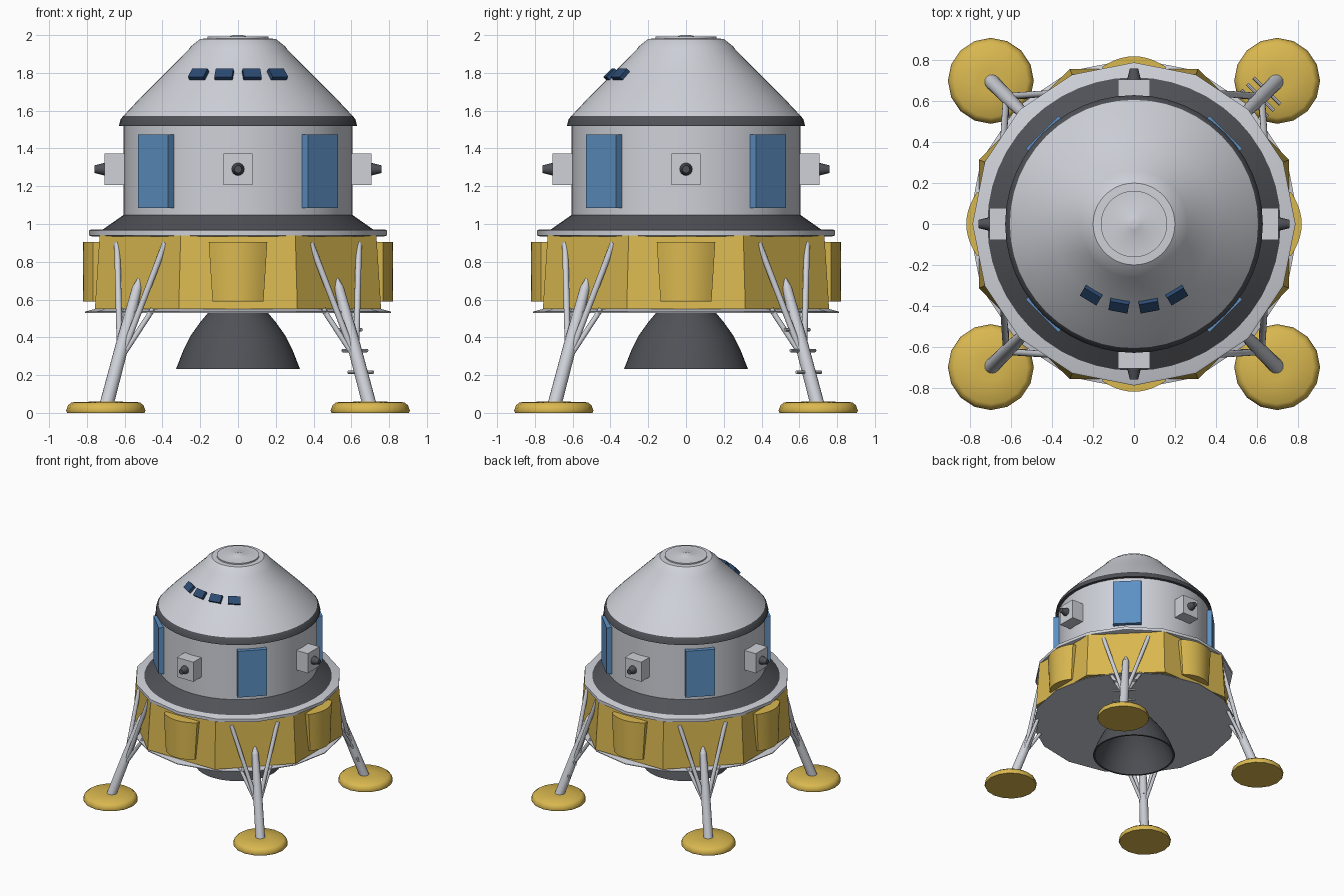
import bpy, bmesh, math
from mathutils import Vector, Matrix

cube = bpy.data.objects.get("Cube")
if cube:
    bpy.data.objects.remove(cube, do_unlink=True)


def material(name, colour):
    m = bpy.data.materials.new(name)
    m.use_nodes = True
    m.diffuse_color = (*colour, 1)
    m.node_tree.nodes["Principled BSDF"].inputs["Base Color"].default_value = (*colour, 1)
    return m


GREY = material("light_grey", (0.62, 0.64, 0.69))
DARK = material("dark_grey", (0.08, 0.083, 0.095))
GOLD = material("gold_foil", (0.70, 0.48, 0.08))
BLUE = material("panel_blue", (0.11, 0.28, 0.55))
NAVY = material("window_navy", (0.025, 0.07, 0.17))


def finish(name, bm, mats, angle=35):
    bmesh.ops.recalc_face_normals(bm, faces=bm.faces)
    me = bpy.data.meshes.new(name)
    bm.to_mesh(me)
    bm.free()
    for m in mats:
        me.materials.append(m)
    if angle:
        me.shade_smooth()
        me.set_sharp_from_angle(angle=math.radians(angle))
    ob = bpy.data.objects.new(name, me)
    bpy.context.collection.objects.link(ob)
    return ob


def lathe(name, profile, mats, sides=48, turn=0.0, angle=35, at=(0, 0, 0), dark_below=None):
    """Revolve (radius, height) points round z and cap both ends."""
    bm = bmesh.new()
    rings = []
    for r, z in profile:
        ring = []
        for i in range(sides):
            a = math.tau * i / sides + turn
            ring.append(bm.verts.new((at[0] + r * math.cos(a), at[1] + r * math.sin(a), at[2] + z)))
        rings.append(ring)
    for low, high in zip(rings, rings[1:]):
        for i in range(sides):
            j = (i + 1) % sides
            bm.faces.new((low[i], low[j], high[j], high[i]))
    bm.faces.new(rings[0])
    bm.faces.new(rings[-1])
    if dark_below:
        for f in bm.faces:
            f.material_index = int(f.calc_center_median().z < dark_below)
    return finish(name, bm, mats, angle)


def rod(name, start, end, r1, r2, mat, sides=16):
    a, b = Vector(start), Vector(end)
    d = b - a
    bm = bmesh.new()
    place = Matrix.Translation((a + b) / 2) @ d.to_track_quat("Z", "Y").to_matrix().to_4x4()
    bmesh.ops.create_cone(bm, cap_ends=True, segments=sides, radius1=r1, radius2=r2,
                          depth=d.length, matrix=place)
    return finish(name, bm, [mat], 40)


def box(name, size, place, mat):
    bm = bmesh.new()
    bmesh.ops.create_cube(bm, size=1, matrix=place @ Matrix.Diagonal((*size, 1)))
    return finish(name, bm, [mat], 0)


def spin(degrees):
    return Matrix.Rotation(math.radians(degrees), 4, "Z")


# Crew cabin: conical roof with dark rim, hatch, drum
lathe("cabin_roof", [(0.60, 1.52), (0.63, 1.52), (0.622, 1.555), (0.607, 1.572), (0.52, 1.665),
                     (0.40, 1.785), (0.26, 1.925), (0.25, 1.94), (0.20, 1.98), (0.16, 1.982)],
      [GREY, DARK], dark_below=1.567)
lathe("top_hatch", [(0.162, 1.97), (0.162, 1.992), (0.04, 1.994), (0.03, 1.999), (0.01, 2.0)], [GREY])
lathe("cabin_drum", [(0.605, 1.04), (0.605, 1.53)], [GREY])
lathe("cabin_skirt", [(0.72, 0.95), (0.72, 0.968), (0.60, 1.052)], [DARK])

# Descent stage: deck, faceted foil hull, base plate, engine bell
lathe("deck_ring", [(0.775, 0.935), (0.79, 0.94), (0.79, 0.965), (0.78, 0.97)], [GREY], sides=16)
lathe("foil_hull", [(0.82, 0.55), (0.793, 0.94)], [GOLD], sides=8, turn=math.pi / 8, angle=0)
lathe("base_plate", [(0.81, 0.53), (0.81, 0.536), (0.75, 0.552)], [GREY], sides=16)
bell = [(0.15, 0.54), (0.20, 0.48), (0.25, 0.41), (0.29, 0.33), (0.328, 0.232)]
lathe("engine_bell", bell + [(r - 0.015, z) for r, z in reversed(bell)], [DARK])

# Bulging foil tanks, thrusters on the four flat sides
for k in range(4):
    bm = bmesh.new()
    rings = []
    for z, half in ((0.59, 0.135), (0.905, 0.155)):
        outline = [(-half, -0.70)]
        for i in range(13):
            t = i / 6 - 1
            outline.append((half * t, -0.82 + 0.052 * t * t))
        outline.append((half, -0.70))
        rings.append([bm.verts.new((x, y, z)) for x, y in outline])
    low, high = rings
    for i in range(len(low)):
        j = (i + 1) % len(low)
        bm.faces.new((low[i], low[j], high[j], high[i]))
    bm.faces.new(low)
    bm.faces.new(high)
    bm.transform(spin(90 * k))
    finish("foil_tank", bm, [GOLD])

    box("thruster_block", (0.155, 0.125, 0.165),
        spin(90 * k) @ Matrix.Translation((0, -0.643, 1.29)), GREY)
    out = spin(90 * k) @ Vector((0, -1, 0))
    up = Vector((0, 0, 1.29))
    rod("thruster_nozzle", up + out * 0.70, up + out * 0.76, 0.035, 0.02, DARK)

    # Blue panels on the diagonals
    box("side_panel", (0.226, 0.042, 0.39),
        spin(45 + 90 * k) @ Matrix.Translation((0, -0.615, 1.28)), BLUE)

# Cabin windows, tilted with the roof
for angle in (-31, -10.4, 10.4, 31):
    place = (spin(angle) @ Matrix.Translation((0, -0.404, 1.79))
             @ Matrix.Rotation(math.radians(-45), 4, "X"))
    box("roof_window", (0.095, 0.03, 0.062), place, NAVY)

# Landing legs with paired struts and foot pads
for sx in (-1, 1):
    for sy in (-1, 1):
        def leg_rod(name, a, b, r1, r2):
            s = Vector((sx, sy, 1))
            rod(name, Vector(a) * s, Vector(b) * s, r1, r2, GREY)

        leg_rod("main_leg", (0.697, 0.697, 0.04), (0.61, 0.61, 0.37), 0.037, 0.035)
        leg_rod("main_leg_upper", (0.61, 0.61, 0.37), (0.535, 0.535, 0.66), 0.035, 0.026)
        leg_rod("main_leg_tip", (0.535, 0.535, 0.66), (0.522, 0.522, 0.71), 0.026, 0.01)
        for flip in (False, True):
            def swap(p):
                return (p[1], p[0], p[2]) if flip else p
            leg_rod("upper_strut", swap((0.64, 0.385, 0.90)), swap((0.625, 0.615, 0.30)), 0.016, 0.016)
            leg_rod("lower_strut", swap((0.62, 0.45, 0.55)), swap((0.63, 0.62, 0.29)), 0.014, 0.014)
        lathe("foot_pad", [(0.205, 0), (0.21, 0.012), (0.20, 0.04), (0.18, 0.056), (0.06, 0.06)], [GOLD],
              sides=16, angle=50, at=(0.70 * sx, 0.70 * sy, 0))

# Ladder rungs on one rear leg
for z in (0.215, 0.33, 0.44):
    c = 0.708 - 0.27 * z
    rod("ladder_rung", (c - 0.065, c + 0.065, z), (c + 0.065, c - 0.065, z), 0.009, 0.009, GREY, 8)
